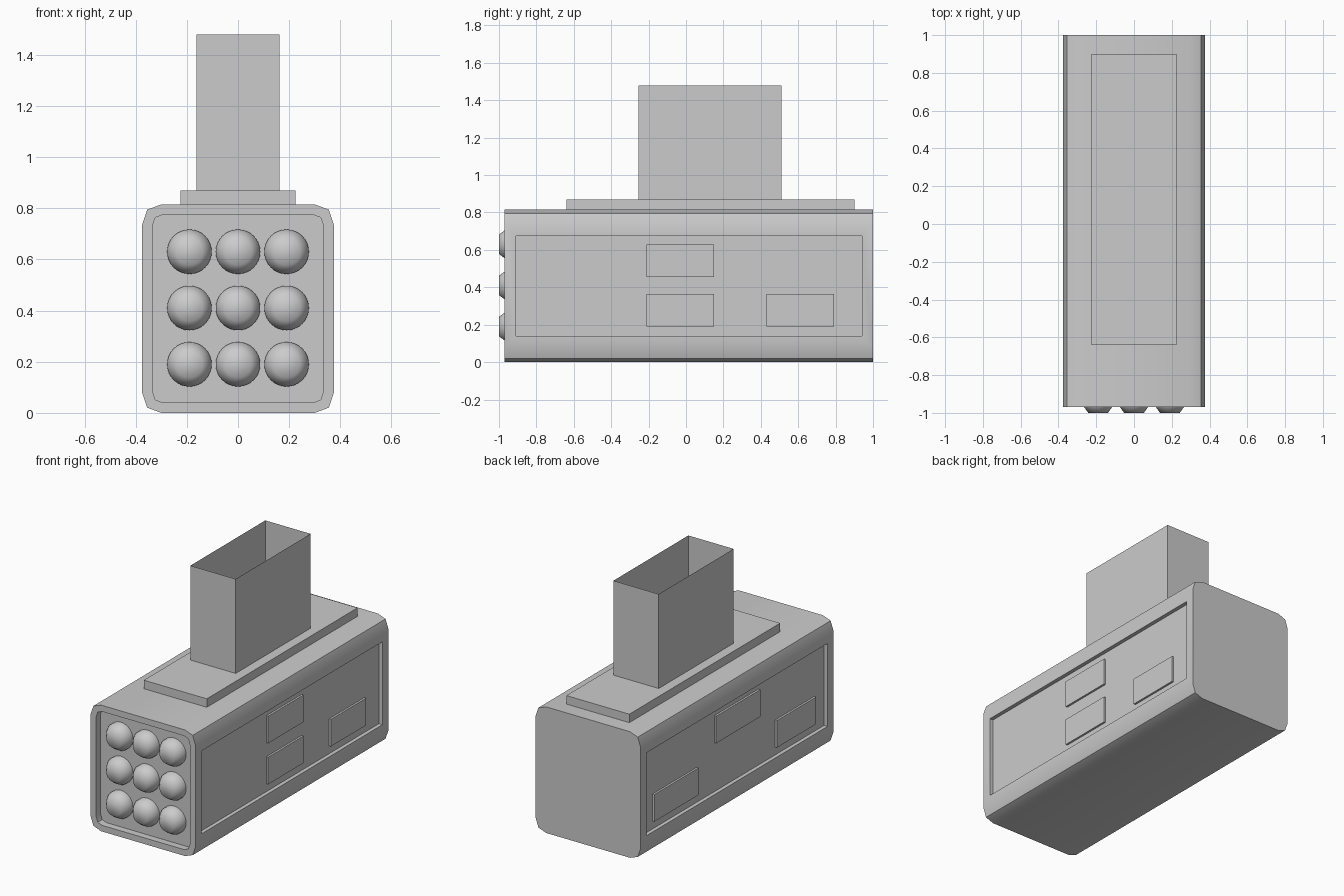
import bpy, bmesh
from math import pi, cos, sin, radians

if "Cube" in bpy.data.objects:
    bpy.data.objects.remove(bpy.data.objects["Cube"])


def finish(bm, name, smooth=None):
    bmesh.ops.recalc_face_normals(bm, faces=bm.faces)
    mesh = bpy.data.meshes.new(name)
    bm.to_mesh(mesh)
    bm.free()
    ob = bpy.data.objects.new(name, mesh)
    bpy.context.collection.objects.link(ob)
    if smooth:
        bpy.ops.object.select_all(action='DESELECT')
        ob.select_set(True)
        bpy.context.view_layer.objects.active = ob
        bpy.ops.object.shade_smooth_by_angle(angle=radians(smooth))
    return ob


def box(name, x, y, z, open_top=False):
    bm = bmesh.new()
    bmesh.ops.create_cube(bm, size=1)
    for v in bm.verts:
        v.co = [r[0] + (c + 0.5) * (r[1] - r[0]) for c, r in zip(v.co, (x, y, z))]
    if open_top:
        top = [f for f in bm.faces if f.normal.z > 0.9]
        bmesh.ops.delete(bm, geom=top, context='FACES_ONLY')
    return finish(bm, name)


def recess(bm, face, border, depth):
    n = face.normal.copy()
    bmesh.ops.inset_region(bm, faces=[face], thickness=border, use_even_offset=True)
    new = bmesh.ops.extrude_discrete_faces(bm, faces=[face])['faces'][0]
    bmesh.ops.translate(bm, vec=-n * depth, verts=new.verts)


# Launcher housing: chamfered profile, recessed front and side panels
FRONT, BACK, MID = -0.97, 1.0, 0.4075
quarter = [(0.375, 0.328), (0.355, 0.387), (0.30, 0.4075)]
half = quarter + [(-x, z) for x, z in reversed(quarter)]
profile = half + [(-x, -z) for x, z in half]
bm = bmesh.new()
face = bm.faces.new([bm.verts.new((x, FRONT, z + MID)) for x, z in profile])
ext = bmesh.ops.extrude_face_region(bm, geom=[face], use_keep_orig=True)
bmesh.ops.translate(bm, vec=(0, BACK - FRONT, 0),
                    verts=[g for g in ext['geom'] if isinstance(g, bmesh.types.BMVert)])
bmesh.ops.recalc_face_normals(bm, faces=bm.faces)
bm.normal_update()
sides = [f for f in bm.faces if abs(f.normal.x) > 0.99]
front = [f for f in bm.faces if f.normal.y < -0.99]
for f in sides:
    recess(bm, f, 0.06, 0.025)
for f in front:
    recess(bm, f, 0.04, 0.045)
finish(bm, "launcher_housing", 50)

# Raised hatches inside the side panels: y range, z range
low, high = (0.19, 0.365), (0.455, 0.63)
hatches = {1: [((-0.21, 0.15), high), ((-0.21, 0.15), low), ((0.43, 0.79), low)],
           -1: [((-0.24, 0.21), high), ((0.39, 0.84), low), ((-0.81, -0.41), low)]}
for side, items in hatches.items():
    for i, (y, z) in enumerate(items):
        x = sorted((side * 0.345, side * 0.363))
        box(f"side_hatch_{'right' if side > 0 else 'left'}_{i + 1}", x, y, z)

# Nine blunt round noses in the front
nose = [(0.087, -0.915), (0.087, -0.947), (0.074, -0.97), (0.052, -1.0)]
SEG = 32
for row in range(3):
    for col in range(3):
        cx, cz = 0.19 * (col - 1), 0.19 + 0.22 * row
        bm = bmesh.new()
        rings = [[bm.verts.new((cx + r * cos(2 * pi * k / SEG), y, cz + r * sin(2 * pi * k / SEG)))
                  for k in range(SEG)] for r, y in nose]
        for a, b in zip(rings, rings[1:]):
            for k in range(SEG):
                j = (k + 1) % SEG
                bm.faces.new((a[k], a[j], b[j], b[k]))
        bm.faces.new(rings[-1])
        bm.faces.new(list(reversed(rings[0])))
        finish(bm, f"nose_{row + 1}_{col + 1}", 60)

# Mounting plate and hollow open-topped post
box("mounting_plate", (-0.225, 0.225), (-0.64, 0.90), (0.805, 0.87))
box("mounting_post", (-0.162, 0.162), (-0.255, 0.51), (0.868, 1.48), open_top=True)
